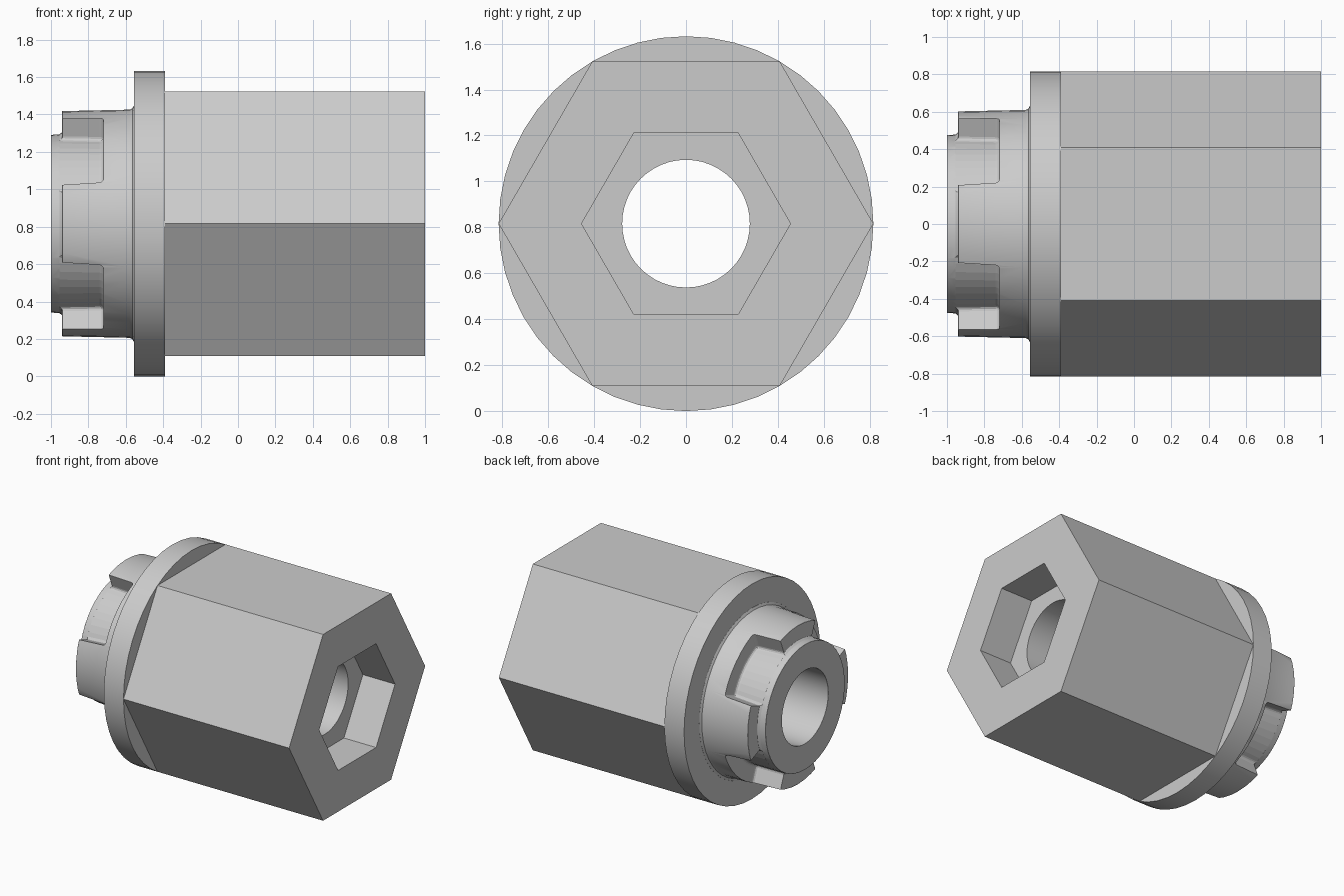
import bpy, bmesh
from math import sin, cos, pi, radians

cube = bpy.data.objects.get("Cube")
if cube:
    bpy.data.objects.remove(cube)

SIDES = 48
AXIS_Z = 0.816
BORE = 0.278

grey = bpy.data.materials.new("light grey metal")
grey.use_nodes = True
tone = (0.6, 0.6, 0.6, 1)
grey.diffuse_color = tone
grey.node_tree.nodes["Principled BSDF"].inputs["Base Color"].default_value = tone


def point(x, r, a):
    return (x, r * cos(a), AXIS_Z + r * sin(a))


def circle(x, r):
    return [point(x, r, 2 * pi * i / SIDES) for i in range(SIDES)]


def hexagon(x, r):
    ring = []
    for i in range(SIDES):
        a = 2 * pi * i / SIDES
        ring.append(point(x, r * cos(pi / 6) / cos(a % (pi / 3) - pi / 6), a))
    return ring


def add_object(name, bm):
    bmesh.ops.recalc_face_normals(bm, faces=bm.faces)
    mesh = bpy.data.meshes.new(name)
    bm.to_mesh(mesh)
    bm.free()
    mesh.materials.append(grey)
    obj = bpy.data.objects.new(name, mesh)
    bpy.context.collection.objects.link(obj)
    return obj


def skin(bm, rings, closed_ring=True, closed_path=True):
    """Skin quads between consecutive rings of points."""
    rows = [[bm.verts.new(p) for p in ring] for ring in rings]
    count = len(rows[0])
    for k in range(len(rows) if closed_path else len(rows) - 1):
        a, b = rows[k], rows[(k + 1) % len(rows)]
        for i in range(count if closed_ring else count - 1):
            j = (i + 1) % count
            bm.faces.new((a[i], a[j], b[j], b[i]))
    return rows


def loft(name, rings):
    bm = bmesh.new()
    skin(bm, rings)
    return add_object(name, bm)


def smooth(obj):
    bpy.ops.object.select_all(action="DESELECT")
    obj.select_set(True)
    bpy.context.view_layer.objects.active = obj
    bpy.ops.object.shade_smooth_by_angle(angle=radians(30))


# Hexagonal body with a hexagonal socket leading into the bore
body = loft("hex_body", [
    hexagon(-0.39, AXIS_Z), hexagon(1, AXIS_Z),
    hexagon(1, 0.455), hexagon(0.73, 0.455),
    circle(0.73, BORE), circle(-0.39, BORE)])

# Round flange
flange = loft("flange", [
    circle(-0.555, BORE), circle(-0.555, AXIS_Z),
    circle(-0.39, AXIS_Z), circle(-0.39, BORE)])

# Coupling hub, turned before the notches are cut
profile = [(-1, BORE), (-1, 0.475), (-0.955, 0.478), (-0.94, 0.49), (-0.94, 0.602),
           (-0.58, 0.61), (-0.565, 0.617), (-0.555, 0.635), (-0.555, BORE)]
hub = loft("coupling_hub", [circle(x, r) for x, r in profile])

# Four sector cutters leave four lugs on the hub
bm = bmesh.new()
section = [(-1.1, 0.478), (-1.1, 0.8), (-0.72, 0.8), (-0.72, 0.478)]
STEPS = 8
for quarter in range(4):
    rings = []
    for s in range(STEPS + 1):
        ring = []
        for x, r in section:
            half_lug = radians(21.5 if x > -1 else 19)
            a = half_lug + (pi / 2 - 2 * half_lug) * s / STEPS
            ring.append(point(x, r, a + quarter * pi / 2))
        rings.append(ring)
    rows = skin(bm, rings, closed_path=False)
    bm.faces.new(rows[0])
    bm.faces.new(rows[-1])
cutter = add_object("notch_cutter", bm)
cutter.hide_render = True
cutter.hide_set(True)
round_corners = cutter.modifiers.new("rounded_corners", "BEVEL")
round_corners.width = 0.02
round_corners.segments = 3
round_corners.limit_method = "ANGLE"

cut = hub.modifiers.new("notches", "BOOLEAN")
cut.operation = "DIFFERENCE"
cut.solver = "EXACT"
cut.object = cutter
soften = hub.modifiers.new("soft_edges", "BEVEL")
soften.width = 0.01
soften.segments = 2
soften.limit_method = "ANGLE"
soften.angle_limit = radians(50)

for part in (body, flange, hub):
    smooth(part)
